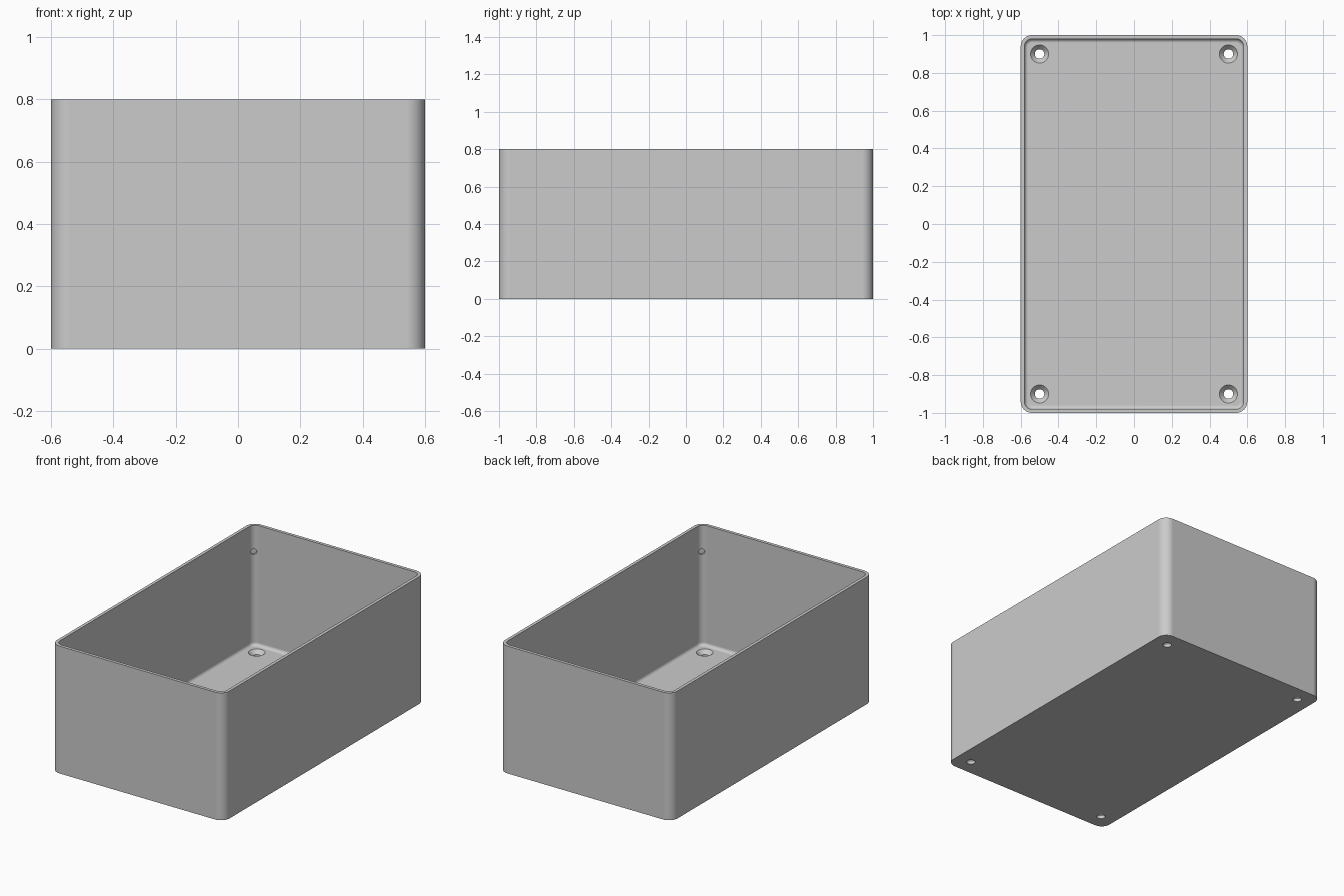
import bpy
import bmesh
from math import sin, cos, pi, radians
from mathutils import Matrix, Vector

cube = bpy.data.objects.get("Cube")
if cube:
    bpy.data.objects.remove(cube, do_unlink=True)

HALF_X, HALF_Y, HEIGHT = 0.6, 1.0, 0.8
CORNER, WALL, FLOOR, FILLET = 0.06, 0.02, 0.045, 0.02
STEPS = 10

grey = bpy.data.materials.new("plain_grey")
grey.use_nodes = True
colour = (0.6, 0.6, 0.6, 1)
grey.diffuse_color = colour
grey.node_tree.nodes["Principled BSDF"].inputs["Base Color"].default_value = colour


def rounded_loop(inset, z):
    """Rounded rectangle, counter-clockwise, inset from the outer wall."""
    radius = CORNER - inset
    points = []
    for quarter, (sx, sy) in enumerate([(1, 1), (-1, 1), (-1, -1), (1, -1)]):
        for i in range(STEPS + 1):
            a = (quarter + i / STEPS) * pi / 2
            points.append((sx * (HALF_X - CORNER) + radius * cos(a),
                           sy * (HALF_Y - CORNER) + radius * sin(a), z))
    return points


def circle_loop(radius, z, sides=32):
    return [(radius * cos(2 * pi * i / sides), radius * sin(2 * pi * i / sides), z)
            for i in range(sides)]


def loft(name, loops, matrix=Matrix()):
    """Skin a stack of loops and cap both ends."""
    bm = bmesh.new()
    rings = [[bm.verts.new(p) for p in loop] for loop in loops]
    for low, high in zip(rings, rings[1:]):
        n = len(low)
        for i in range(n):
            j = (i + 1) % n
            bm.faces.new((low[i], low[j], high[j], high[i]))
    bm.faces.new(rings[0][::-1])
    bm.faces.new(rings[-1])
    bmesh.ops.recalc_face_normals(bm, faces=bm.faces)
    bmesh.ops.transform(bm, matrix=matrix, verts=bm.verts)
    mesh = bpy.data.meshes.new(name)
    bm.to_mesh(mesh)
    bm.free()
    mesh.materials.append(grey)
    obj = bpy.data.objects.new(name, mesh)
    bpy.context.collection.objects.link(obj)
    return obj


# Open box: outer wall, rim, inner wall, filleted floor
loops = [rounded_loop(0, 0), rounded_loop(0, HEIGHT), rounded_loop(WALL, HEIGHT)]
for i in range(7):
    a = i / 6 * pi / 2
    loops.append(rounded_loop(WALL + FILLET * (1 - cos(a)),
                              FLOOR + FILLET * (1 - sin(a))))
box = loft("box", loops)

# Countersunk floor holes and small blind pits in the inner corners
cutters = []
for sx in (-1, 1):
    for sy in (-1, 1):
        hole = [circle_loop(0.025, -0.05), circle_loop(0.025, 0.02),
                circle_loop(0.048, FLOOR), circle_loop(0.048, 0.07)]
        cutters.append(loft("hole_cutter", hole,
                            Matrix.Translation((sx * 0.5, sy * 0.9, 0))))
        outward = Vector((sx, sy, 0)).normalized()
        centre = Vector((sx * (HALF_X - CORNER), sy * (HALF_Y - CORNER), 0.635))
        aim = outward.to_track_quat('Z', 'Y').to_matrix().to_4x4()
        pit = [circle_loop(0.018, 0.02, 16), circle_loop(0.018, 0.05, 16)]
        cutters.append(loft("pit_cutter", pit, Matrix.Translation(centre) @ aim))

bpy.ops.object.select_all(action='DESELECT')
bpy.context.view_layer.objects.active = box
box.select_set(True)
for cutter in cutters:
    cutter.hide_render = True
    mod = box.modifiers.new("cut", 'BOOLEAN')
    mod.operation = 'DIFFERENCE'
    mod.solver = 'EXACT'
    mod.object = cutter
    bpy.ops.object.modifier_apply(modifier=mod.name)
    bpy.data.objects.remove(cutter, do_unlink=True)

# Smooth corners with flat walls
bpy.ops.object.shade_smooth_by_angle(angle=radians(30))
weighted = box.modifiers.new("flat_walls", 'WEIGHTED_NORMAL')
weighted.keep_sharp = True
